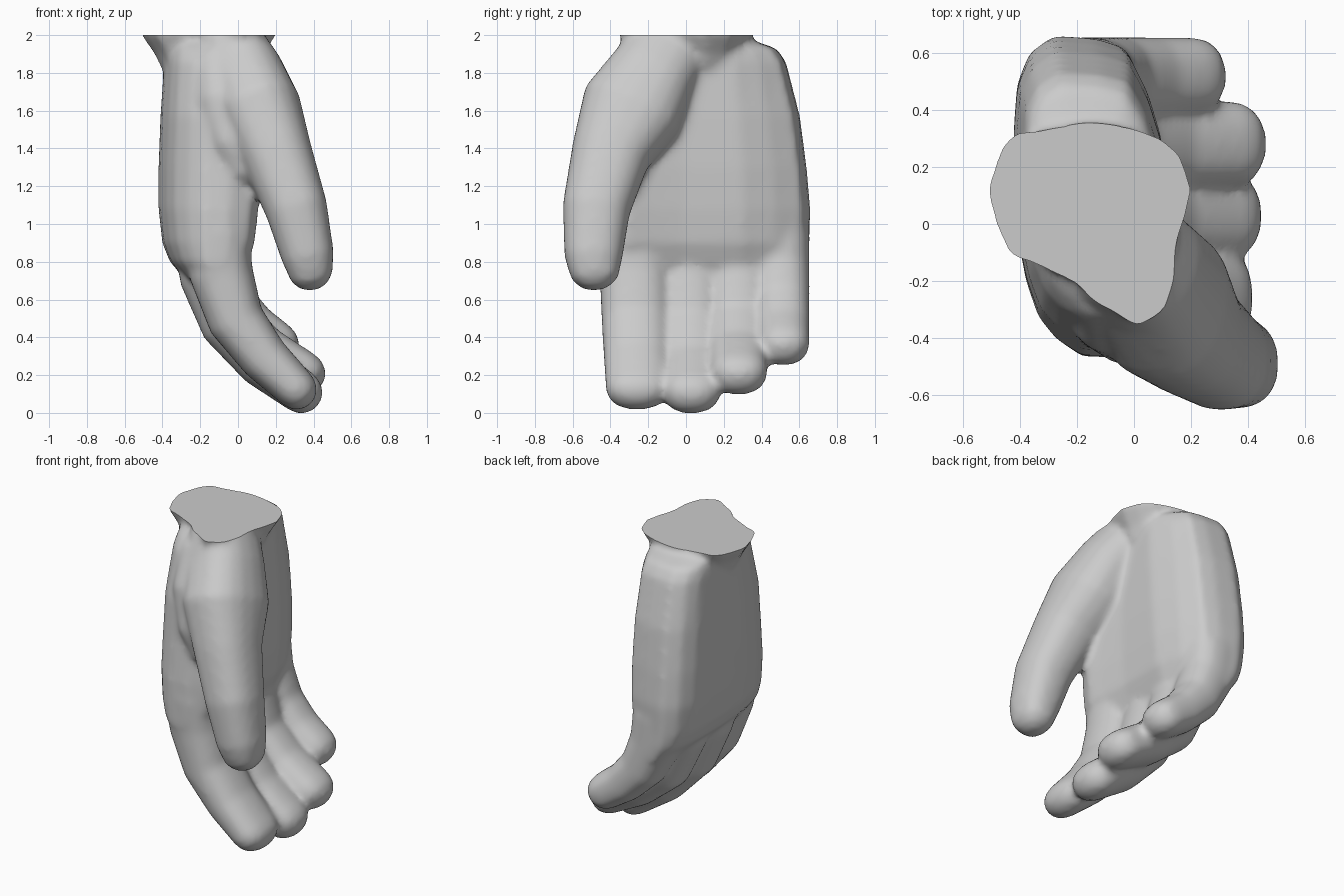
import bpy, bmesh, math
from mathutils import Vector

cube = bpy.data.objects.get("Cube")
if cube:
    bpy.data.objects.remove(cube, do_unlink=True)

SEG = 20
skin = bpy.data.materials.new("plain_grey")
skin.use_nodes = True
GREY = (0.6, 0.6, 0.6, 1)
skin.diffuse_color = GREY
skin.node_tree.nodes["Principled BSDF"].inputs["Base Color"].default_value = GREY


def loft(name, rings):
    """Bridge equal rings of points and cap both ends."""
    bm = bmesh.new()
    rows = [[bm.verts.new(p) for p in ring] for ring in rings]
    n = len(rows[0])
    for a, b in zip(rows, rows[1:]):
        for i in range(n):
            j = (i + 1) % n
            bm.faces.new((a[i], a[j], b[j], b[i]))
    bm.faces.new(rows[0])
    bm.faces.new(rows[-1])
    bmesh.ops.recalc_face_normals(bm, faces=bm.faces)
    me = bpy.data.meshes.new(name)
    bm.to_mesh(me)
    bm.free()
    ob = bpy.data.objects.new(name, me)
    bpy.context.collection.objects.link(ob)
    return ob


def oval(centre, u, v, power=0.85):
    """Ring of points; a power below one squares the oval."""
    pts = []
    for i in range(SEG):
        a = 2 * math.pi * i / SEG
        c, s = math.cos(a), math.sin(a)
        pts.append(centre + u * math.copysign(abs(c) ** power, c)
                   + v * math.copysign(abs(s) ** power, s))
    return pts


def digit(name, path):
    """Tapered tube; each path entry is x, y, z, thickness radius, width radius."""
    pts = [Vector(p[:3]) for p in path]
    rings = []
    for i, p in enumerate(path):
        t = (pts[min(i + 1, len(pts) - 1)] - pts[max(i - 1, 0)]).normalized()
        side = Vector((0, 1, 0))
        side = (side - t * side.dot(t)).normalized()
        rings.append(oval(pts[i], t.cross(side) * p[3], side * p[4]))
    # rounded tip
    for k in (0.45, 0.8, 0.97):
        r = math.sqrt(1 - k * k)
        rings.append(oval(pts[-1] + t * path[-1][3] * k,
                          t.cross(side) * path[-1][3] * r, side * path[-1][4] * r))
    return loft(name, rings)


# palm: unit cross-section, then z, x min, x max, y min, y max of each level
section = [(0, .53), (0, .72), (.02, .85), (.1, .945), (.26, 1), (.55, .99), (.74, .96),
           (.87, .83), (.96, .68), (.95, .54), (.94, .4), (.97, .25), (1, .14), (.92, .05),
           (.7, 0), (.45, 0), (.28, .05), (.16, .12), (.08, .23), (.02, .38)]
palm = [(1.97, -.36, .07, -.2, .36), (1.93, -.38, .1, -.28, .48), (1.86, -.39, .11, -.34, .53),
        (1.57, -.41, .12, -.42, .605), (1.3, -.42, .12, -.44, .64), (1.08, -.42, .11, -.46, .66),
        (.9, -.4, .09, -.465, .655), (.8, -.36, .05, -.465, .655), (.7, -.27, .0, -.45, .65)]
parts = [loft("palm", [[(a + (b - a) * u, c + (d - c) * v, z) for u, v in section]
                       for z, a, b, c, d in palm])]

# flared wrist stump
outline = [(-.51, .12), (-.46, .27), (-.41, .32), (-.3, .32), (-.16, .35), (0, .33), (.09, .3),
           (.16, .24), (.2, .12), (.17, 0), (.1, -.15), (.1, -.29), (.01, -.36), (-.04, -.32),
           (-.09, -.26), (-.25, -.18), (-.36, -.13), (-.43, -.11), (-.48, 0)]
parts.append(loft("wrist", [[(-.14 + (x + .14) * s, .05 + (y - .05) * s, z) for x, y in outline]
                            for z, s in ((1.82, .72), (1.9, .82), (2.0, 1.01), (2.08, 1.05))]))

# thumb and the fleshy web that joins it to the palm
parts.append(digit("thumb", [(-.04, -.08, 1.95, .18, .22), (.03, -.17, 1.8, .21, .235),
                             (.115, -.29, 1.6, .225, .275), (.205, -.4, 1.37, .19, .21),
                             (.31, -.475, 1.08, .165, .18), (.37, -.49, .83, .14, .155),
                             (.38, -.485, .77, .125, .14)]))
parts.append(digit("thumb_web", [(-.1, -.18, 1.88, .14, .15), (-.06, -.28, 1.65, .17, .18),
                                 (.0, -.34, 1.42, .15, .16), (.04, -.36, 1.3, .1, .12)]))

# fingers: base and tip y, base and tip width, then joints as x, z, thickness radius
fingers = {
    "index_finger": (-.275, -.255, .195, .17, [(-.1, .97, .16), (-.09, .74, .17), (-.01, .49, .15),
                                               (.14, .29, .13), (.31, .125, .11)]),
    "middle_finger": (.01, .03, .19, .155, [(-.17, .97, .17), (-.14, .72, .17), (-.05, .47, .15),
                                            (.13, .26, .13), (.335, .11, .115)]),
    "ring_finger": (.27, .28, .185, .15, [(-.17, .97, .17), (-.14, .74, .17), (-.04, .49, .15),
                                          (.14, .33, .13), (.35, .21, .115)]),
    "little_finger": (.495, .52, .16, .135, [(-.17, .97, .17), (-.14, .78, .16), (-.05, .59, .14),
                                             (.08, .455, .125), (.21, .365, .115)]),
}
for name, (y0, y1, w0, w1, joints) in fingers.items():
    last = len(joints) - 1
    parts.append(digit(name, [(x, y0 + (y1 - y0) * i / last, z, r, w0 + (w1 - w0) * i / last)
                              for i, (x, z, r) in enumerate(joints)]))

# fuse the parts into one soft surface
bpy.ops.object.select_all(action='DESELECT')
for ob in parts:
    ob.select_set(True)
hand = parts[0]
bpy.context.view_layer.objects.active = hand
bpy.ops.object.join()
hand.name = "hand"
mod = hand.modifiers.new("fuse", 'REMESH')
mod.mode = 'VOXEL'
mod.voxel_size = .02
mod = hand.modifiers.new("soften", 'SMOOTH')
mod.factor = .5
mod.iterations = 10
for m in [m.name for m in hand.modifiers]:
    bpy.ops.object.modifier_apply(modifier=m)

# flat cut across the wrist
bm = bmesh.new()
bm.from_mesh(hand.data)
cut = bmesh.ops.bisect_plane(bm, geom=bm.verts[:] + bm.edges[:] + bm.faces[:],
                             plane_co=(0, 0, 2), plane_no=(0, 0, 1), clear_outer=True)
rim = [e for e in cut["geom_cut"] if isinstance(e, bmesh.types.BMEdge)]
bmesh.ops.holes_fill(bm, edges=rim, sides=0)
bmesh.ops.recalc_face_normals(bm, faces=bm.faces)
bm.to_mesh(hand.data)
bm.free()
hand.data.materials.clear()
hand.data.materials.append(skin)
bpy.ops.object.shade_smooth_by_angle(angle=math.radians(40))
